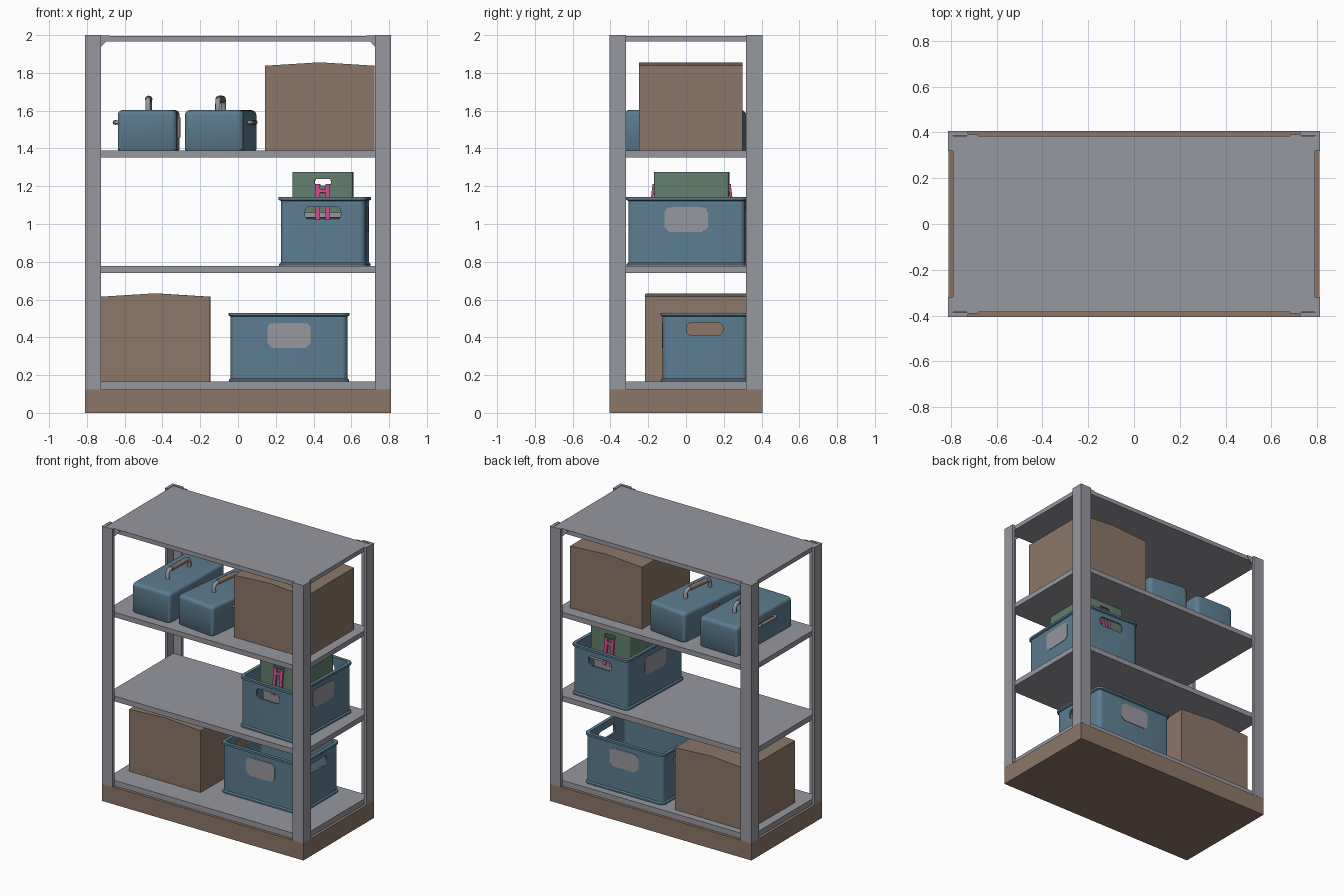
import bpy, bmesh, math
from mathutils import Matrix

if "Cube" in bpy.data.objects:
    bpy.data.objects.remove(bpy.data.objects["Cube"])


def mat(name, col):
    m = bpy.data.materials.new(name)
    m.diffuse_color = (*col, 1)
    m.use_nodes = True
    m.node_tree.nodes["Principled BSDF"].inputs["Base Color"].default_value = m.diffuse_color
    return m


GREY = mat("grey metal", (0.31, 0.31, 0.35))
BROWN = mat("brown", (0.265, 0.183, 0.14))
BLUE = mat("blue plastic", (0.107, 0.205, 0.285))
GREEN = mat("green plastic", (0.125, 0.215, 0.155))
PINK = mat("pink", (0.58, 0.07, 0.26))


def place(x, y, z, deg=0):
    return Matrix.Translation((x, y, z)) @ Matrix.Rotation(math.radians(deg), 4, 'Z')


def finish(name, bm, m, M=Matrix(), smooth=False):
    bmesh.ops.recalc_face_normals(bm, faces=bm.faces)
    me = bpy.data.meshes.new(name)
    bm.to_mesh(me)
    bm.free()
    me.materials.append(m)
    ob = bpy.data.objects.new(name, me)
    bpy.context.collection.objects.link(ob)
    ob.matrix_world = M
    if smooth:
        shade(ob)
    return ob


def shade(ob):
    bpy.ops.object.select_all(action='DESELECT')
    ob.select_set(True)
    bpy.context.view_layer.objects.active = ob
    bpy.ops.object.shade_smooth_by_angle(angle=math.radians(35))


def box(name, lo, hi, m, M=Matrix(), rot=None):
    bm = bmesh.new()
    c = [(a + b) / 2 for a, b in zip(lo, hi)]
    s = [b - a for a, b in zip(lo, hi)]
    bmesh.ops.create_cube(bm, size=1, matrix=Matrix.Translation(c) @ (rot or Matrix()) @ Matrix.Diagonal((*s, 1)))
    return finish(name, bm, m, M)


def prism(name, pts, a, b, m, M=Matrix(), axis='Z'):
    """Extrude a closed 2D outline along Z, or an xz outline along Y."""
    bm = bmesh.new()
    f = bm.faces.new([bm.verts.new((p, q, a) if axis == 'Z' else (p, a, q)) for p, q in pts])
    r = bmesh.ops.extrude_face_region(bm, geom=[f])
    vs = [v for v in r['geom'] if isinstance(v, bmesh.types.BMVert)]
    bmesh.ops.translate(bm, verts=vs, vec=(0, 0, b - a) if axis == 'Z' else (0, b - a, 0))
    return finish(name, bm, m, M)


def rrect(hx, hy, r, n=5):
    pts = []
    for k, (sx, sy) in enumerate([(1, 1), (-1, 1), (-1, -1), (1, -1)]):
        for i in range(n + 1):
            t = math.pi / 2 * (k + i / n)
            pts.append((sx * (hx - r) + r * math.cos(t), sy * (hy - r) + r * math.sin(t)))
    return pts


def loft(name, rings, m, M=Matrix(), smooth=True):
    """Stack of rounded rectangles (half x, half y, radius, z), capped at both ends."""
    bm = bmesh.new()
    loops = [[bm.verts.new((x, y, z)) for x, y in rrect(hx, hy, r)] for hx, hy, r, z in rings]
    n = len(loops[0])
    for A, B in zip(loops, loops[1:]):
        for i in range(n):
            bm.faces.new((A[i], A[(i + 1) % n], B[(i + 1) % n], B[i]))
    bm.faces.new(loops[0])
    bm.faces.new(loops[-1])
    return finish(name, bm, m, M, smooth)


def cut(ob, cutter):
    mod = ob.modifiers.new("hole", 'BOOLEAN')
    mod.operation, mod.object, mod.solver = 'DIFFERENCE', cutter, 'EXACT'
    bpy.context.view_layer.update()
    dg = bpy.context.evaluated_depsgraph_get()
    me = bpy.data.meshes.new_from_object(ob.evaluated_get(dg))
    ob.modifiers.clear()
    ob.data = me
    bpy.data.objects.remove(cutter)
    shade(ob)


# Rack: base, shelves, angle-iron posts, top gussets
box("base", (-.81, -.405, 0), (.81, .405, .125), BROWN)
for i, (a, b) in enumerate([(.122, .165), (.74, .778), (1.352, 1.388), (1.965, 1.996)]):
    box(f"shelf_{i}", (-.79, -.385, a), (.79, .385, b), GREY)
for sx in (-1, 1):
    for sy in (-1, 1):
        L = [(.811, .406), (.724, .406), (.724, .386), (.79, .386), (.79, .318), (.811, .318)]
        prism("corner_post", [(sx * x, sy * y) for x, y in L], .125, 2, GREY)
        tri = [(sx * x, z) for x, z in [(.73, 1.935), (.73, 1.999), (.68, 1.999), (.68, 1.985)]]
        prism("post_gusset", tri, sy * .384, sy * .39, GREY, axis='Y')


# Cartons with slightly peaked lids
def carton(name, M):
    pts = [(-.29, 0), (.29, 0), (.29, .45), (0, .468), (-.29, .45)]
    prism(name, pts, -.275, .275, BROWN, M, 'Y')


carton("lower_carton", place(-.437, .06, .165, -.5))
carton("upper_carton", place(.433, .025, 1.388))


# Open crates with hand holes and label plates
def crate(name, M):
    rings = [(.318, .233, .035, 0), (.318, .233, .035, .01), (.309, .224, .03, .018), (.309, .224, .03, .345),
             (.32, .235, .04, .35), (.32, .235, .04, .365), (.296, .211, .025, .365), (.296, .211, .025, .02)]
    ob = loft(name, rings, BLUE, M)
    hole = Matrix.Translation((0, 0, .279)) @ Matrix.Rotation(math.pi / 2, 4, 'Y')
    cut(ob, prism("hole_cutter", rrect(.034, .095, .025), -.5, .5, BLUE, M @ hole))
    half = [(.115, .02), (.115, .045), (.1, .062), (.07, .066)]
    half = [(.09, -.066), (.115, -.04)] + half
    outline = half + [(-x, z) for x, z in reversed(half)]
    for s in (-1, 1):
        prism("crate_label", [(x, z + .245) for x, z in outline], s * .222, s * .2275, GREY, M, 'Y')


crate("lower_crate", place(.27, .1, .165))
crate("middle_crate", place(.46, .01, .778, 88))

# Small clipped tub inside the middle crate
T = place(.45, .03, 0, -.5)
loft("tub_base", [(.14, .18, .02, .80), (.15, .19, .02, 1.03), (.178, .216, .02, 1.035), (.178, .216, .02, 1.062)], GREY, T)
tub = loft("green_tub", [(.16, .198, .012, 1.062), (.16, .198, .012, 1.275),
                         (.15, .188, .008, 1.275), (.15, .188, .008, 1.07)], GREEN, T)
cut(tub, prism("hole_cutter", [(x, z + 1.222) for x, z in rrect(.043, .017, .012)], -.5, .5, GREEN, T, 'Y'))
for s in (-1, 1):
    lean = Matrix.Rotation(s * .12, 4, 'X')
    for x in (-.026, .026):
        box("clip_arm", (x - .012, s * .212 - .006, 1.02), (x + .012, s * .212 + .006, 1.212), PINK, T, lean)
    box("clip_bar", (-.03, s * .205 - .006, 1.165), (.03, s * .205 + .006, 1.185), PINK, T, lean)


# Tool boxes with bar handles and a latch
def tube(name, pts, r, m, M):
    cu = bpy.data.curves.new(name, 'CURVE')
    cu.dimensions, cu.bevel_depth, cu.bevel_resolution, cu.use_fill_caps = '3D', r, 2, True
    sp = cu.splines.new('POLY')
    sp.points.add(len(pts) - 1)
    for p, q in zip(sp.points, pts):
        p.co = (*q, 1)
    cu.materials.append(m)
    ob = bpy.data.objects.new(name, cu)
    bpy.context.collection.objects.link(ob)
    ob.matrix_world = M


def handle(name, L, h, r, M):
    """Bar handle along local y standing on the local xy plane."""
    for s in (-1, 1):
        tube(name + "_end", [(0, s * L, -.005), (0, s * L, h * .6), (0, s * L * .9, h * .95), (0, s * L * .68, h)], r, GREY, M)
    tube(name + "_grip", [(0, -L * .7, h), (0, L * .7, h)], r * 1.3, BROWN, M)


def toolbox(name, M, side):
    w, l, t = .156, .31, .215
    rings = [(w - .004, l - .004, .025, 0), (w, l, .028, .006)]
    for i in range(6):
        a = math.pi / 2 * i / 5
        d = .025 * (1 - math.cos(a))
        rings.append((w - d, l - d, .03, t - .025 + .025 * math.sin(a)))
    loft(name, rings, BLUE, M)
    handle("top_handle", .12, .058, .014, M @ Matrix.Translation((0, 0, t)))
    handle("side_handle", .1, .02, .01, M @ Matrix.Translation((side * w, 0, .15)) @ Matrix.Rotation(side * math.pi / 2, 4, 'Y'))
    xs = sorted((-side * (w - .002), -side * (w + .012)))
    box("latch", (xs[0], -.03, .07), (xs[1], .03, .175), BROWN, M)


toolbox("left_toolbox", place(-.473, -.01, 1.388, -1.5), -1)
toolbox("right_toolbox", place(-.092, -.005, 1.388, -7), 1)
